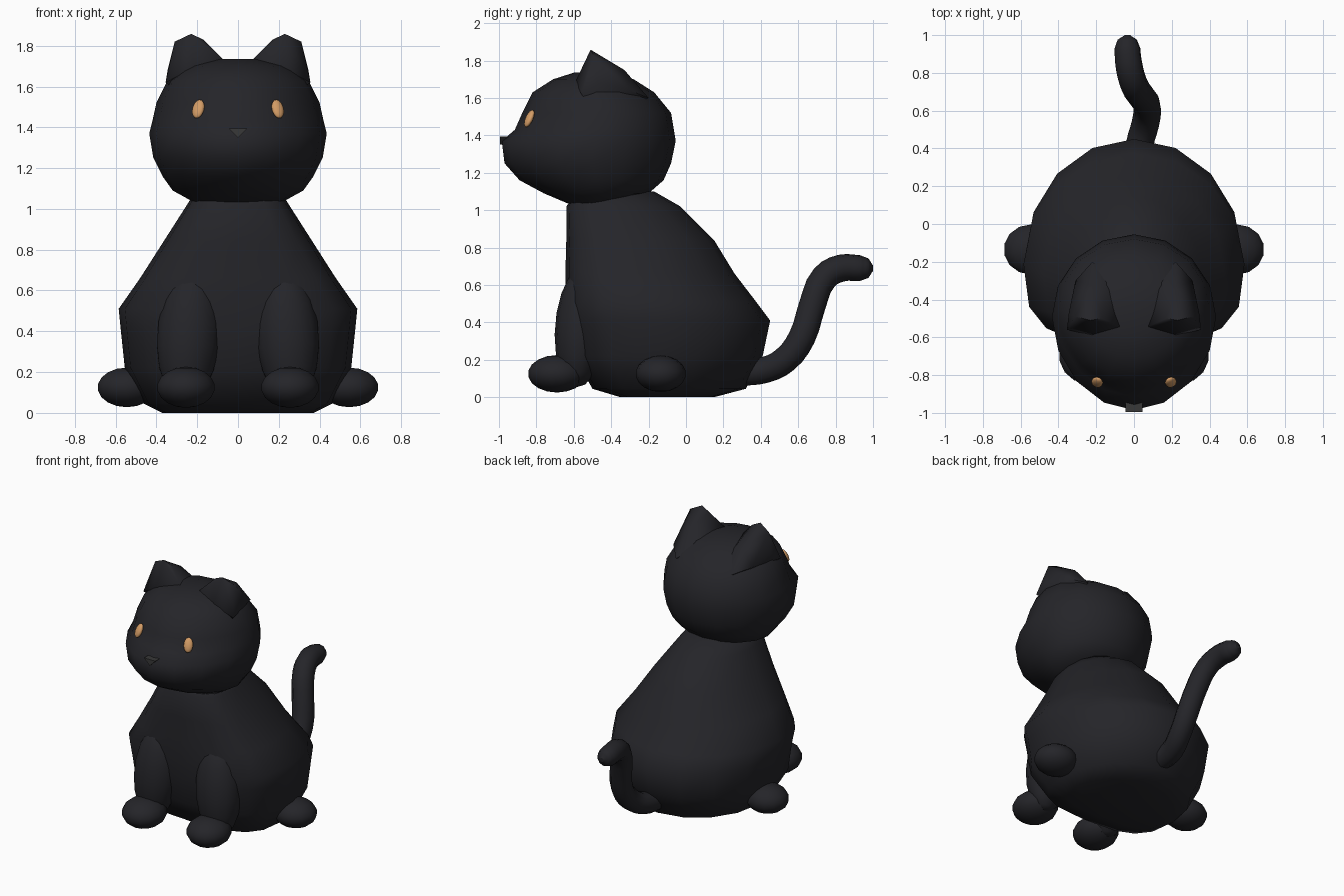
import bpy, bmesh
from math import sin, cos, pi, radians
from mathutils import Matrix, Vector

if "Cube" in bpy.data.objects:
    bpy.data.objects.remove(bpy.data.objects["Cube"])


def material(name, color):
    m = bpy.data.materials.new(name)
    m.diffuse_color = (*color, 1)
    m.use_nodes = True
    m.node_tree.nodes["Principled BSDF"].inputs["Base Color"].default_value = m.diffuse_color
    return m


FUR = material("black_fur", (0.018, 0.018, 0.022))
AMBER = material("amber", (0.65, 0.33, 0.13))
DARK = material("dark_grey", (0.04, 0.04, 0.04))


def make(name, bm, mat=FUR, angle=60):
    bmesh.ops.recalc_face_normals(bm, faces=bm.faces)
    me = bpy.data.meshes.new(name)
    bm.to_mesh(me)
    bm.free()
    ob = bpy.data.objects.new(name, me)
    bpy.context.collection.objects.link(ob)
    me.materials.append(mat)
    bpy.ops.object.select_all(action='DESELECT')
    ob.select_set(True)
    bpy.context.view_layer.objects.active = ob
    bpy.ops.object.shade_smooth_by_angle(angle=radians(angle))
    return ob


def loft(name, rings, front_power, mid, sides=16):
    """rings: (z, half width, front y, back y); mid: where along y it is widest."""
    bm = bmesh.new()
    loops = []
    for z, w, yf, yb in rings:
        cy = yf + (yb - yf) * mid
        loop = []
        for i in range(sides):
            a = 2 * pi * i / sides
            c, s = cos(a), sin(a)
            p = 2 / (front_power if s < 0 else 2)
            x = w * abs(c) ** p * (1 if c > 0 else -1)
            y = cy + (abs(s) ** p) * ((yf - cy) if s < 0 else (yb - cy))
            loop.append(bm.verts.new((x, y, z)))
        loops.append(loop)
    for lo, hi in zip(loops, loops[1:]):
        for i in range(sides):
            j = (i + 1) % sides
            bm.faces.new((lo[i], lo[j], hi[j], hi[i]))
    bm.faces.new(loops[0][::-1])
    bm.faces.new(loops[-1])
    return make(name, bm)


def ball(name, loc, radii, rot=(0, 0, 0), mat=FUR, seg=14, rings=9):
    bm = bmesh.new()
    bmesh.ops.create_uvsphere(bm, u_segments=seg, v_segments=rings, radius=1)
    turn = Matrix.Rotation(rot[2], 4, 'Z') @ Matrix.Rotation(rot[1], 4, 'Y') @ Matrix.Rotation(rot[0], 4, 'X')
    bm.transform(Matrix.Translation(loc) @ turn @ Matrix.Diagonal((*radii, 1)))
    return make(name, bm, mat)


def hull(name, points, mat=FUR, angle=60):
    bm = bmesh.new()
    for p in points:
        bm.verts.new(p)
    res = bmesh.ops.convex_hull(bm, input=bm.verts)
    loose = [v for v in bm.verts if not v.link_faces]
    bmesh.ops.delete(bm, geom=loose, context='VERTS')
    return make(name, bm, mat, angle)


# Body: wide squarish belly narrowing to the neck
loft("body", [
    (0.00, 0.37, -0.35, 0.15), (0.045, 0.46, -0.50, 0.32),
    (0.22, 0.555, -0.60, 0.41), (0.41, 0.575, -0.63, 0.45),
    (0.51, 0.585, -0.64, 0.375), (0.66, 0.48, -0.645, 0.26),
    (0.84, 0.365, -0.64, 0.15), (1.02, 0.25, -0.64, -0.03),
    (1.10, 0.20, -0.58, -0.17)], 3.0, 0.42)

# Head with a short muzzle
loft("head", [
    (1.035, 0.22, -0.63, -0.40), (1.09, 0.32, -0.76, -0.20),
    (1.16, 0.37, -0.89, -0.12), (1.25, 0.415, -0.97, -0.08),
    (1.37, 0.435, -0.985, -0.055), (1.43, 0.42, -0.915, -0.065),
    (1.52, 0.40, -0.875, -0.08), (1.63, 0.345, -0.82, -0.17),
    (1.70, 0.25, -0.71, -0.28), (1.735, 0.10, -0.60, -0.40)], 1.9, 0.53)

for s, side in ((-1, "left"), (1, "right")):
    # Ears: steep front, long slope to the back of the head
    hull("ear_" + side, [(s * x, y, z) for x, y, z in (
        (0.17, -0.50, 1.83), (0.23, -0.51, 1.858), (0.31, -0.49, 1.82),
        (0.06, -0.55, 1.72), (0.22, -0.59, 1.69), (0.355, -0.56, 1.62),
        (0.345, -0.47, 1.68), (0.22, -0.33, 1.75), (0.31, -0.30, 1.64),
        (0.12, -0.30, 1.67), (0.22, -0.20, 1.60), (0.2, -0.45, 1.5))])
    # Eyes
    ball("eye_" + side, (s * 0.195, -0.838, 1.49), (0.031, 0.018, 0.05),
         (radians(-25), 0, s * radians(25)), AMBER)
    # Front legs and paws
    ball("front_leg_" + side, (s * 0.242, -0.56, 0.38), (0.158, 0.14, 0.33),
         (radians(-5), s * radians(-4), 0))
    ball("front_paw_" + side, (s * 0.255, -0.69, 0.125), (0.145, 0.155, 0.1))
    # Hind paws turned outwards
    ball("hind_paw_" + side, (s * 0.545, -0.135, 0.125), (0.147, 0.135, 0.097))

# Nose
hull("nose", [(x, y, z) for y in (-0.93, -0.995)
              for x, z in ((-0.045, 1.395), (0.045, 1.395), (0, 1.35))], DARK, 30)

# Tail: S-curved tube with a rounded tip
path = [(0.02, 0.30, 0.13, 1.0), (0.03, 0.42, 0.145, 1.0), (0.06, 0.53, 0.20, 1.0),
        (0.07, 0.62, 0.32, 1.0), (0.04, 0.675, 0.49, 1.0), (0.0, 0.74, 0.64, 1.0),
        (-0.025, 0.83, 0.69, 1.0), (-0.035, 0.93, 0.69, 0.95),
        (-0.035, 0.975, 0.69, 0.72), (-0.035, 1.0, 0.69, 0.2)]
cu = bpy.data.curves.new("tail_path", 'CURVE')
cu.dimensions = '3D'
cu.bevel_depth = 0.073
cu.bevel_resolution = 3
cu.resolution_u = 3
cu.use_fill_caps = True
sp = cu.splines.new('BEZIER')
sp.bezier_points.add(len(path) - 1)
for bp, (x, y, z, r) in zip(sp.bezier_points, path):
    bp.co = (x, y, z)
    bp.radius = r
    bp.handle_left_type = bp.handle_right_type = 'AUTO'
tail = bpy.data.objects.new("tail", cu)
bpy.context.collection.objects.link(tail)
cu.materials.append(FUR)
